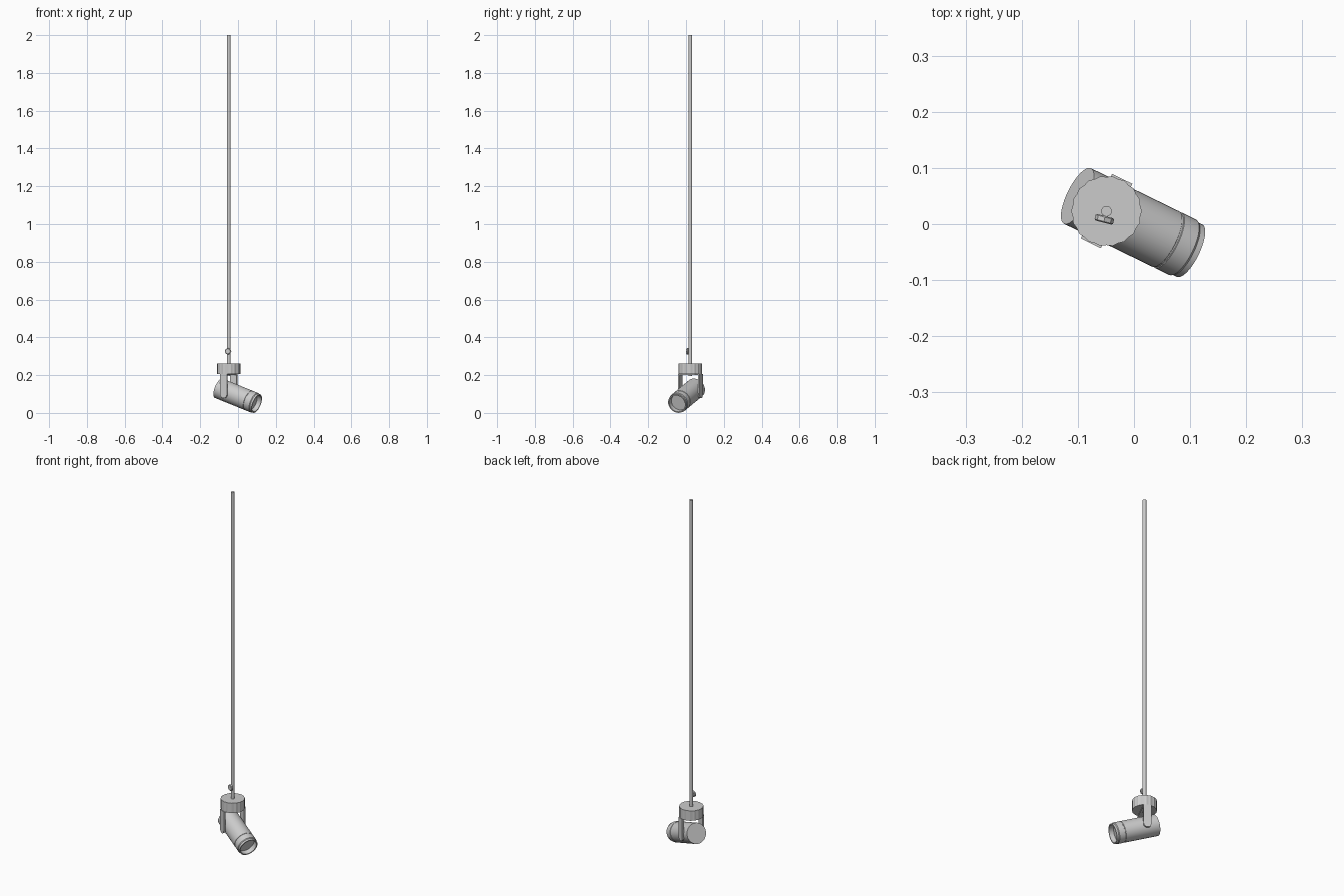
import bpy, bmesh
from math import sin, cos, pi, radians
from mathutils import Vector, Matrix

if "Cube" in bpy.data.objects:
    bpy.data.objects.remove(bpy.data.objects["Cube"])

HUB = Vector((-0.049, 0.023, 0))            # vertical axis of the fixture
AZ, TILT = radians(-26), radians(20)        # aim of the lamp body
AIM = Vector((cos(AZ) * cos(TILT), sin(AZ) * cos(TILT), -sin(TILT)))


def finish(name, bm, matrix=None, smooth=True):
    bmesh.ops.recalc_face_normals(bm, faces=bm.faces)
    if matrix:
        bm.transform(matrix)
    me = bpy.data.meshes.new(name)
    bm.to_mesh(me)
    bm.free()
    ob = bpy.data.objects.new(name, me)
    bpy.context.collection.objects.link(ob)
    if smooth:
        bpy.ops.object.select_all(action='DESELECT')
        ob.select_set(True)
        bpy.context.view_layer.objects.active = ob
        bpy.ops.object.shade_smooth_by_angle(angle=radians(30))
    return ob


def lathe(name, profile, segs, matrix, ripple=0.0, smooth=True):
    """Closed solid of revolution from (radius, height) pairs; ripple dents every other side."""
    bm = bmesh.new()
    rings = []
    for r, z in profile:
        ring = []
        for i in range(segs):
            a = 2 * pi * i / segs
            rr = r * (1 - ripple * (i % 2))
            ring.append(bm.verts.new((rr * cos(a), rr * sin(a), z)))
        rings.append(ring)
    for lo, hi in zip(rings, rings[1:]):
        for i in range(segs):
            j = (i + 1) % segs
            bm.faces.new((lo[i], lo[j], hi[j], hi[i]))
    bm.faces.new(rings[0][::-1])
    bm.faces.new(rings[-1])
    return finish(name, bm, matrix, smooth)


def along(origin, direction):
    return Matrix.Translation(origin) @ direction.to_track_quat('Z', 'Y').to_matrix().to_4x4()


# Lamp body: barrel, groove, focus ring, chamfered lip, recessed lens
body = [(0.055, 0), (0.055, 0.186), (0.0535, 0.187), (0.0535, 0.190), (0.055, 0.191),
        (0.055, 0.222), (0.052, 0.226), (0.052, 0.2365), (0.046, 0.2365), (0.044, 0.212)]
lathe("lamp_body", body, 40, along(Vector((-0.1007, 0.05, 0.130)), AIM))

# Ballast housing with a scalloped rim
lathe("housing", [(0.063, 0.206), (0.063, 0.262)], 36, Matrix.Translation(HUB), 0.035, False)

# Long suspension rod
lathe("suspension_rod", [(0.0095, 0.196), (0.0095, 2.0)], 16, Matrix.Translation(HUB))

# Clamp knob and its screw on the rod
knob_dir = Vector((-0.25, -0.96, 0)).normalized()
lathe("clamp_knob", [(0.014, 0.009), (0.017, 0.011), (0.017, 0.019), (0.014, 0.021)], 16,
      along(HUB + Vector((0, 0, 0.326)), knob_dir), 0.08, False)
lathe("clamp_screw", [(0.005, 0), (0.005, 0.010)], 10,
      along(HUB + Vector((0, 0, 0.326)), knob_dir))

# Yoke arms with rounded lower ends, one each side of the body
yoke = Matrix.Translation(HUB) @ Matrix.Rotation(AZ, 4, 'Z')
outline = [(0.02, 0.2), (-0.02, 0.2)]
outline += [(-0.02 * cos(pi * k / 10), 0.098 - 0.02 * sin(pi * k / 10)) for k in range(11)]
for side, label in ((1, "rear"), (-1, "front")):
    bm = bmesh.new()
    face = bm.faces.new([bm.verts.new((x, side * 0.0545, z)) for x, z in outline])
    ext = bmesh.ops.extrude_face_region(bm, geom=[face])
    moved = [g for g in ext["geom"] if isinstance(g, bmesh.types.BMVert)]
    bmesh.ops.translate(bm, verts=moved, vec=(0, side * 0.0095, 0))
    finish("yoke_arm_" + label, bm, yoke)

# Thin yoke bridge under the housing
bm = bmesh.new()
bmesh.ops.create_cube(bm, size=1, matrix=Matrix.Translation((0, 0, 0.203))
                      @ Matrix.Diagonal((0.04, 0.128, 0.006, 1)))
finish("yoke_bridge", bm, yoke, False)
